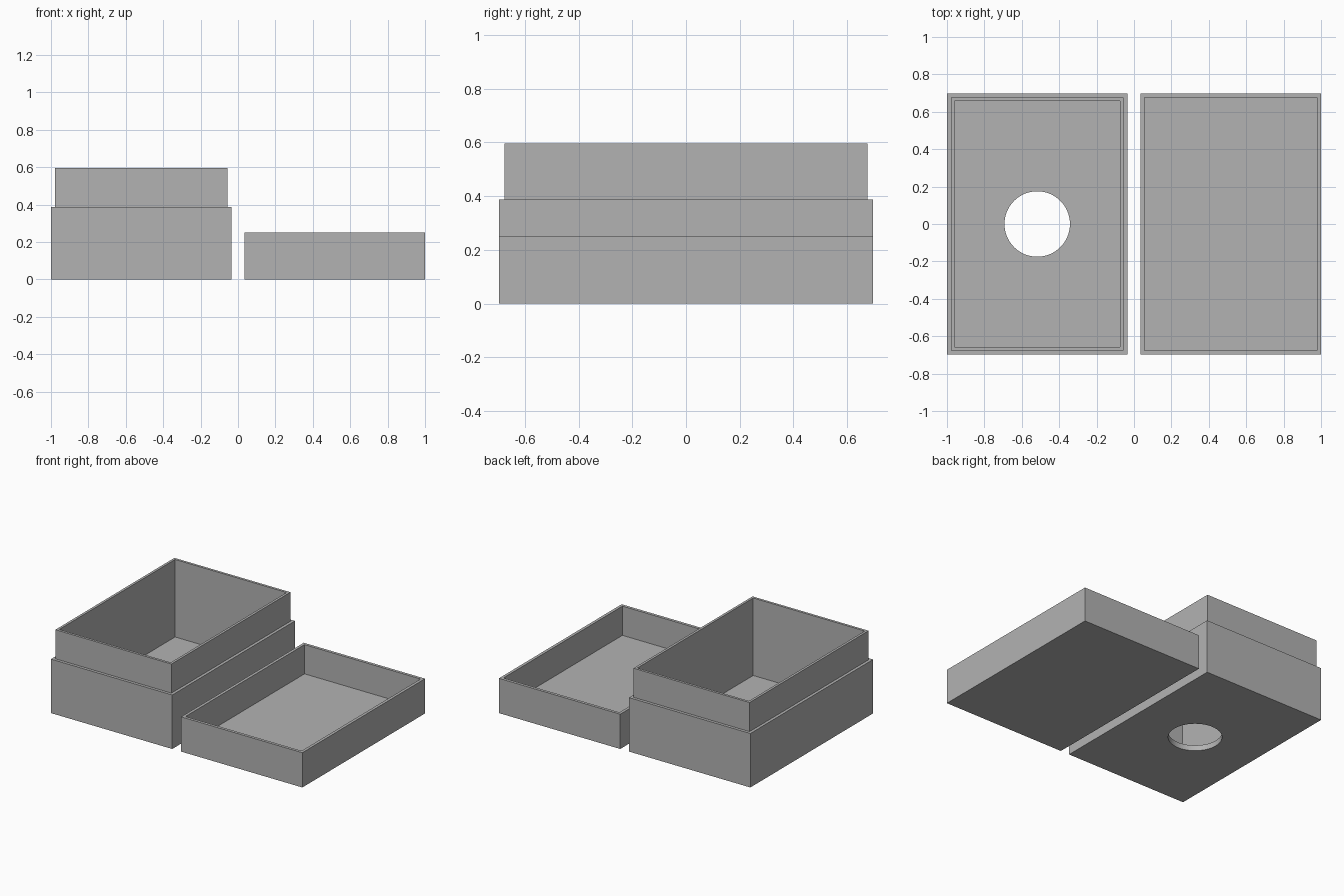
import bpy
import bmesh

default_cube = bpy.data.objects.get("Cube")
if default_cube:
    bpy.data.objects.remove(default_cube, do_unlink=True)

grey = bpy.data.materials.new("plain_grey")
grey.use_nodes = True
colour = (0.45, 0.45, 0.45, 1)
grey.diffuse_color = colour
grey.node_tree.nodes["Principled BSDF"].inputs["Base Color"].default_value = colour

HALF_X, HALF_Y = 0.4825, 0.697   # half size of each tray
CENTRE_X = 0.5175
FLOOR = 0.04
LIP = 0.021                      # step that the lid slides over
WALL = 0.039                     # full wall of the base
BASE_STEP, BASE_TOP, LID_TOP = 0.388, 0.597, 0.25


def make_tray(name, x, profile):
    """Loft rectangles along a wall profile of (inset, height) and cap both ends."""
    bm = bmesh.new()
    rings = []
    for inset, z in profile:
        w, d = HALF_X - inset, HALF_Y - inset
        rings.append([bm.verts.new((sx * w, sy * d, z))
                      for sx, sy in ((-1, -1), (1, -1), (1, 1), (-1, 1))])
    for a, b in zip(rings, rings[1:]):
        for i in range(4):
            j = (i + 1) % 4
            bm.faces.new((a[i], a[j], b[j], b[i]))
    bm.faces.new(rings[0][::-1])
    bm.faces.new(rings[-1])
    bmesh.ops.recalc_face_normals(bm, faces=bm.faces)
    mesh = bpy.data.meshes.new(name)
    bm.to_mesh(mesh)
    bm.free()
    mesh.materials.append(grey)
    obj = bpy.data.objects.new(name, mesh)
    obj.location.x = x
    bpy.context.collection.objects.link(obj)
    return obj


# Box base: stepped outer wall, thin upper lip, hollow inside
base = make_tray("box_base", -CENTRE_X, [
    (0, 0), (0, BASE_STEP), (LIP, BASE_STEP), (LIP, BASE_TOP),
    (WALL, BASE_TOP), (WALL, FLOOR)])

# Lid lying upside down beside the base
make_tray("box_lid", CENTRE_X, [
    (0, 0), (0, LID_TOP), (LIP, LID_TOP), (LIP, FLOOR)])

# Round hole through the floor of the base
bpy.ops.mesh.primitive_cylinder_add(vertices=64, radius=0.175, depth=0.2,
                                    location=(-CENTRE_X, 0, 0))
cutter = bpy.context.object
cutter.name = "hole_cutter"
cutter.hide_render = True
cutter.data.materials.append(grey)
cut = base.modifiers.new("floor_hole", "BOOLEAN")
cut.operation = "DIFFERENCE"
cut.solver = "EXACT"
cut.object = cutter
bpy.ops.object.select_all(action="DESELECT")
base.select_set(True)
bpy.context.view_layer.objects.active = base
bpy.ops.object.modifier_apply(modifier=cut.name)
bpy.data.objects.remove(cutter, do_unlink=True)
bpy.ops.object.shade_smooth_by_angle()
